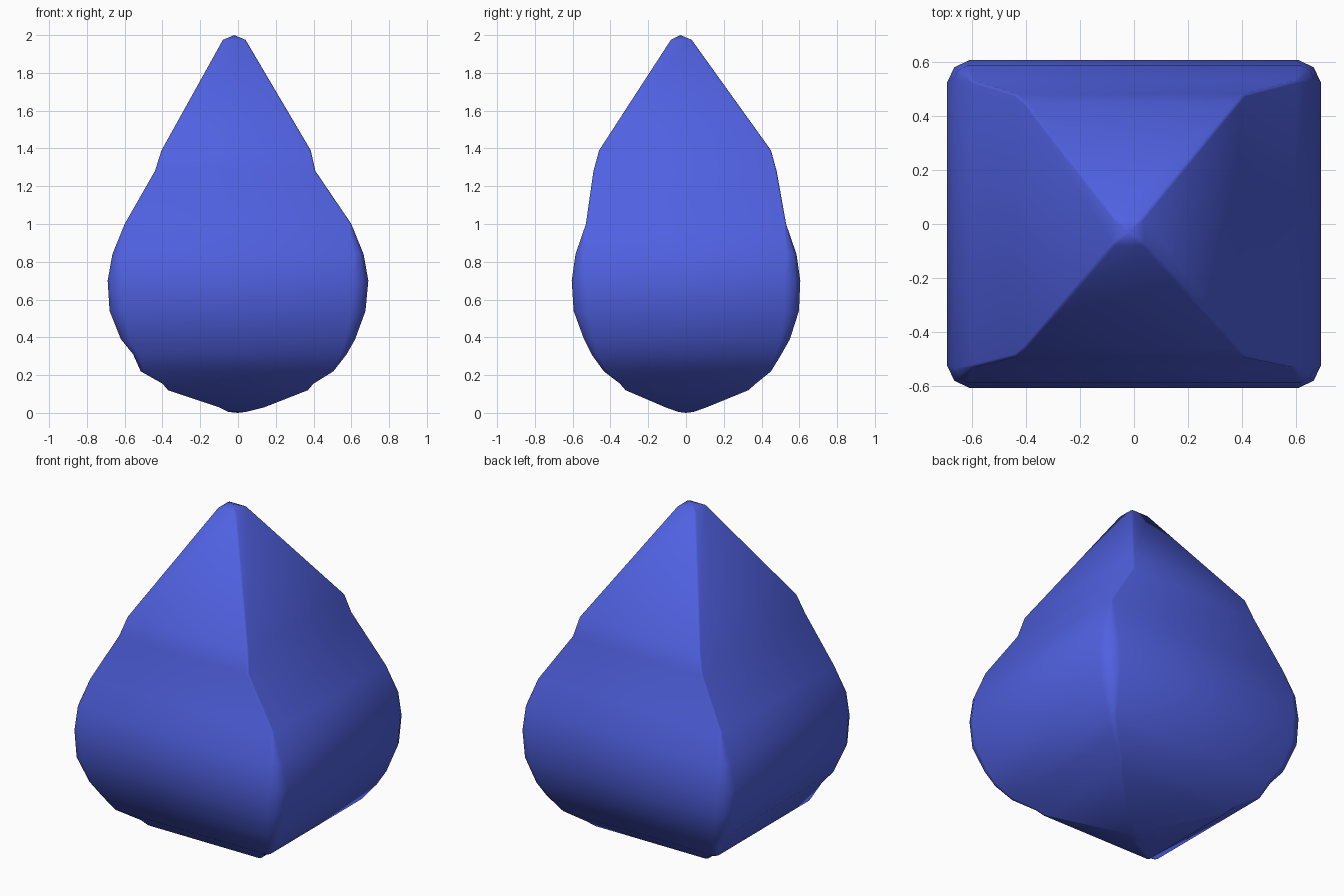
import bpy, bmesh

if "Cube" in bpy.data.objects:
    bpy.data.objects.remove(bpy.data.objects["Cube"])

# Cross-sections: z, x min, x max, y min, y max, corner chamfer
RINGS = [
    (0.005, -0.05, 0.04, -0.04, 0.04, 0.01),
    (0.03, -0.10, 0.14, -0.11, 0.11, 0.01),
    (0.12, -0.37, 0.37, -0.32, 0.33, 0.01),
    (0.155, -0.40, 0.40, -0.35, 0.37, 0.01),
    (0.22, -0.515, 0.505, -0.435, 0.45, 0.02),
    (0.31, -0.555, 0.575, -0.50, 0.505, 0.03),
    (0.39, -0.62, 0.62, -0.54, 0.55, 0.05),
    (0.54, -0.68, 0.675, -0.595, 0.598, 0.075),
    (0.70, -0.69, 0.69, -0.605, 0.605, 0.08),
    (0.84, -0.665, 0.665, -0.585, 0.585, 0.05),
    (1.00, -0.60, 0.60, -0.53, 0.53, 0.01),
    (1.28, -0.44, 0.41, -0.49, 0.48, 0.01),
    (1.39, -0.405, 0.385, -0.46, 0.45, 0.01),
    (1.975, -0.08, 0.04, -0.08, 0.03, 0.01),
]


def ring_points(z, x0, x1, y0, y1, c):
    # Rectangle with each corner rounded by three points
    m = c * 0.33
    return [(x0, y0 + c, z), (x0 + m, y0 + m, z), (x0 + c, y0, z),
            (x1 - c, y0, z), (x1 - m, y0 + m, z), (x1, y0 + c, z),
            (x1, y1 - c, z), (x1 - m, y1 - m, z), (x1 - c, y1, z),
            (x0 + c, y1, z), (x0 + m, y1 - m, z), (x0, y1 - c, z)]


# Loft the drop body, closed by a point at each end
bm = bmesh.new()
loops = [[bm.verts.new(p) for p in ring_points(*r)] for r in RINGS]
n = len(loops[0])
for lo, hi in zip(loops, loops[1:]):
    for i in range(n):
        j = (i + 1) % n
        bm.faces.new((lo[i], lo[j], hi[j], hi[i]))
base = bm.verts.new((0, 0, 0))
tip = bm.verts.new((-0.02, -0.03, 2.0))
for i in range(n):
    j = (i + 1) % n
    bm.faces.new((loops[0][j], loops[0][i], base))
    bm.faces.new((loops[-1][i], loops[-1][j], tip))
for f in bm.faces:
    f.smooth = True
bmesh.ops.recalc_face_normals(bm, faces=bm.faces[:])

mesh = bpy.data.meshes.new("drop_body")
bm.to_mesh(mesh)
bm.free()
body = bpy.data.objects.new("drop_body", mesh)
bpy.context.collection.objects.link(body)

# Blue surface
blue = bpy.data.materials.new("blue")
blue.diffuse_color = (0.08, 0.12, 0.75, 1)
blue.use_nodes = True
blue.node_tree.nodes["Principled BSDF"].inputs["Base Color"].default_value = blue.diffuse_color
mesh.materials.append(blue)
